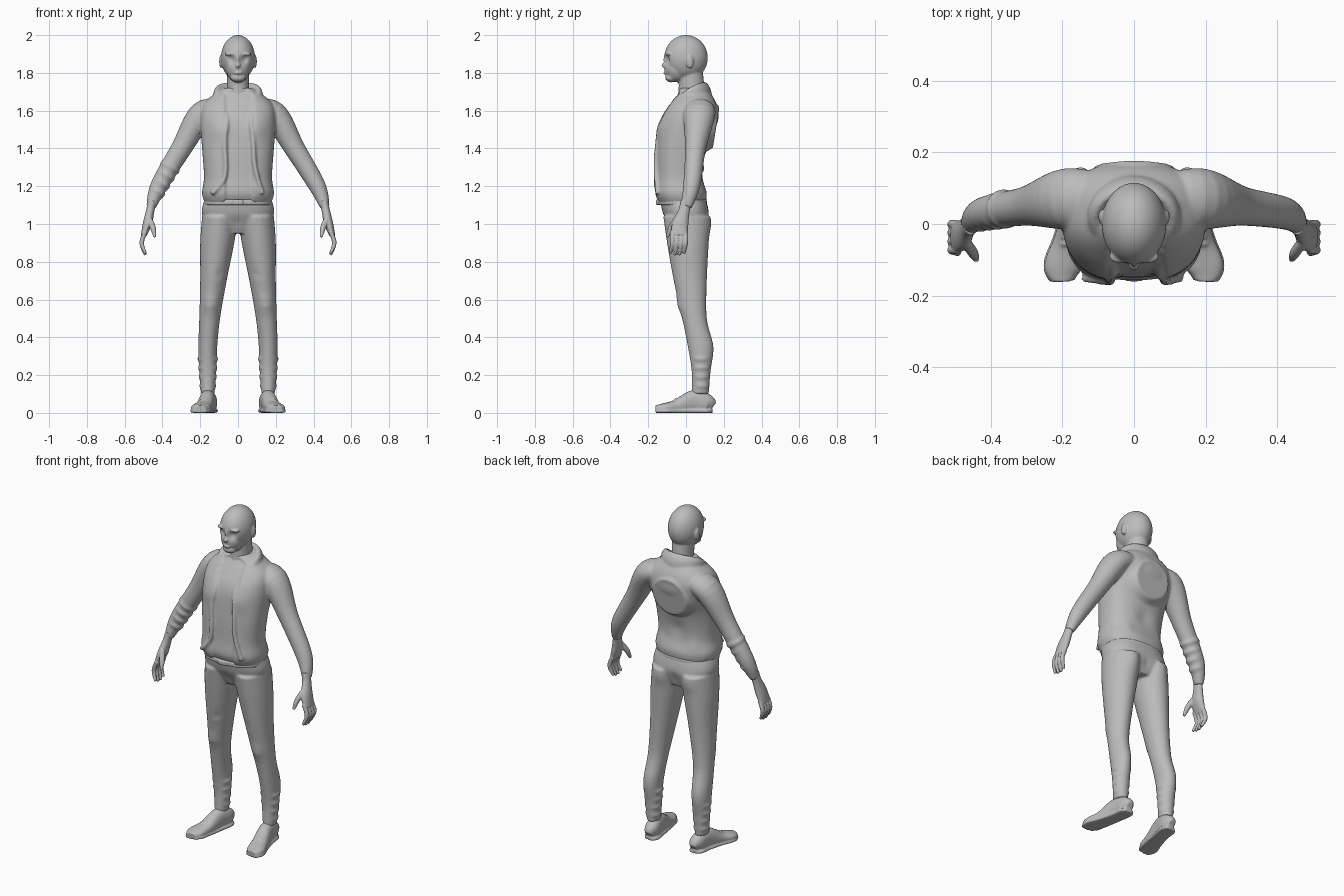
import bpy, bmesh, math
from mathutils import Vector, Matrix

start_cube = bpy.data.objects.get("Cube")
if start_cube:
    bpy.data.objects.remove(start_cube)

tone = (.5, .5, .5, 1)
grey = bpy.data.materials.new("plain grey")
grey.use_nodes = True
grey.diffuse_color = tone
grey.node_tree.nodes["Principled BSDF"].inputs["Base Color"].default_value = tone

ACROSS, ALONG, UP = Vector((1, 0, 0)), Vector((0, 1, 0)), Vector((0, 0, 1))
SIDES = {"left": 1, "right": -1}


def spline(rows, steps):
    """Smoothly resample rows of numbers."""
    smooth = []
    last = len(rows) - 1
    for i in range(last):
        before, start, end, after = (rows[min(max(j, 0), last)] for j in range(i - 1, i + 3))
        for s in range(steps):
            t = s / steps
            ease, leave, arrive = t * t * (3 - 2 * t), t * (1 - t) ** 2 / 2, t * t * (t - 1) / 2
            smooth.append([b + (c - b) * ease + (c - a) * leave + (d - b) * arrive
                           for a, b, c, d in zip(before, start, end, after)])
    return smooth + [rows[last]]


def rounded(value, power):
    return math.copysign(abs(value) ** (2 / power), value)


def loft(bm, rows, facing=None, power=2, segments=48, steps=6):
    """Skin rows of (x, y, z, radius, other radius); with facing, sections stand across the path."""
    rows = spline(rows, steps)
    centres = [Vector(row[:3]) for row in rows]
    rings = []
    for i, (row, centre) in enumerate(zip(rows, centres)):
        first, second = ACROSS, ALONG
        if facing:
            path = (centres[min(i + 1, len(rows) - 1)] - centres[max(i - 1, 0)]).normalized()
            first = (facing - path * facing.dot(path)).normalized()
            second = path.cross(first)
        ring = []
        for k in range(segments):
            angle = math.tau * k / segments
            ring.append(bm.verts.new(centre + first * row[3] * rounded(math.cos(angle), power)
                                     + second * row[-1] * rounded(math.sin(angle), power)))
        rings.append(ring)
    for low, high in zip(rings, rings[1:]):
        for k in range(segments):
            bm.faces.new((low[k - 1], low[k], high[k], high[k - 1]))
    bm.faces.new(rings[0][::-1])
    bm.faces.new(rings[-1])


def level(z, half_width, front, back, x=0):
    """One flat body section given by its front and back limits."""
    return x, (front + back) / 2, z, half_width, (back - front) / 2


def flip(rows, side):
    return [(row[0] * side, *row[1:]) for row in rows]


def both_sides(point):
    return [Vector((point[0] * side, *point[1:])) for side in SIDES.values()] if point[0] else [Vector(point)]


def blob(bm, centre, size):
    for spot in both_sides(centre):
        bmesh.ops.create_uvsphere(bm, u_segments=64, v_segments=32, radius=1,
                                  matrix=Matrix.Translation(spot) @ Matrix.Diagonal((*size, 1)))


def press(bm, centre, radius, depth):
    """Softly move the surface along y around a spot, on both sides."""
    for spot in both_sides(centre):
        for vert in bm.verts:
            reach = (vert.co - spot).length / radius
            vert.co.y += depth * math.exp(-2 * reach * reach)


def folds(bm, start, end, radius, count):
    """A row of swollen cloth folds along a limb."""
    start, end = Vector(start), Vector(end)
    for i in range(count):
        size = radius * (1 - i / count / 4)
        rows = []
        for part, swell in ((0, .8), (.5, 1), (1, .8)):
            rows.append((*start.lerp(end, (i + part) / count), size * swell))
        loft(bm, rows, ALONG)


def finish(name, bm, voxel):
    """Fuse the overlapping pieces into one smooth skin."""
    bmesh.ops.recalc_face_normals(bm, faces=bm.faces)
    mesh = bpy.data.meshes.new(name)
    bm.to_mesh(mesh)
    bm.free()
    mesh.materials.append(grey)
    part = bpy.data.objects.new(name, mesh)
    bpy.context.collection.objects.link(part)
    fuse = part.modifiers.new("fuse", "REMESH")
    fuse.mode = "VOXEL"
    fuse.voxel_size = voxel
    fuse.use_smooth_shade = True
    soften = part.modifiers.new("soften", "SMOOTH")
    soften.iterations = 3


# Head: skull, jaw, chin, then eye sockets and features
bm = bmesh.new()
blob(bm, (0, 0, 1.88), (.09, .115, .12))
blob(bm, (0, -.045, 1.83), (.065, .07, .08))
blob(bm, (0, -.08, 1.775), (.04, .03, .025))
press(bm, (.035, -.11, 1.87), .03, .02)
blob(bm, (0, -.11, 1.84), (.015, .02, .015))
blob(bm, (0, -.1, 1.87), (.01, .02, .04))
blob(bm, (.04, -.09, 1.9), (.03, .02, .01))
blob(bm, (0, -.1, 1.8), (.025, .02, .01))
blob(bm, (.09, .02, 1.86), (.01, .02, .035))
loft(bm, [level(1.6, .08, -.06, .11), level(1.7, .06, -.04, .1), level(1.8, .06, -.04, .09)])
finish("head", bm, .005)

# Jacket body, with the shirt set back in its opening
bm = bmesh.new()
loft(bm, [level(1.1, .17, -.14, .1), level(1.16, .19, -.17, .11), level(1.25, .18, -.165, .09),
          level(1.4, .19, -.16, .11), level(1.55, .2, -.14, .17), level(1.64, .18, -.09, .16),
          level(1.72, .08, -.03, .11)], power=2.4, segments=96, steps=9)
press(bm, (.1, -.15, 1.5), .08, -.01)
press(bm, (.12, .1, 1.22), .05, .01)
press(bm, (0, .1, 1.3), .07, -.01)
for vert in bm.verts:
    if -.07 < vert.co.x < .08 and vert.co.y < -.04:
        vert.co.y += .014

# Sleeves, the right one pushed up in folds
sleeve = [(.08, .07, 1.6, .07, .05), (.19, .07, 1.58, .085, .07), (.3, .05, 1.4, .055, .055),
          (.42, .03, 1.2, .045, .045), (.46, 0, 1.09, .03, .025)]
for side in SIDES.values():
    loft(bm, flip(sleeve, side), ALONG)
folds(bm, (-.35, .045, 1.32), (-.44, .02, 1.15), .056, 4)

# Standing collar running down into the two front edges
collar = []
for degrees in range(-135, 136, 15):
    turn = math.radians(degrees)
    forward = (1 - math.cos(turn)) / 2
    collar.append((.11 * math.sin(turn), .02 + .09 * math.cos(turn), 1.71 - .09 * forward ** 2,
                   .045 - .03 * forward, .02))
right_edge = [(-.14, -.15, 1.16), (-.07, -.16, 1.25), (-.07, -.15, 1.44), (-.06, -.13, 1.54)]
left_edge = [(.07, -.13, 1.54), (.08, -.15, 1.44), (.09, -.16, 1.3), (.13, -.15, 1.16)]
right_edge, left_edge = ([(*point, .012, .012) for point in edge] for edge in (right_edge, left_edge))
loft(bm, right_edge + collar + left_edge, UP - ALONG * .4, segments=24)

# Flat round pad on the back
lean = Matrix.Rotation(math.radians(-99), 4, "X")
bmesh.ops.create_cone(bm, cap_ends=True, segments=64, radius1=.15, radius2=.11, depth=.05,
                      matrix=Matrix.Translation((0, .135, 1.515)) @ lean)
finish("jacket", bm, .007)

# Belt with its buckle
bm = bmesh.new()
loft(bm, [level(z, .18, -.15, .11) for z in (1.1, 1.13)], power=2.4, segments=96)
bmesh.ops.create_cube(bm, size=1, matrix=Matrix.Translation((0, -.15, 1.115)) @ Matrix.Diagonal((.05, .02, .03, 1)))
finish("belt", bm, .006)

# Trousers: hips, legs and gathered ankles
bm = bmesh.new()
loft(bm, [level(1.15, .17, -.14, .1), level(1.05, .19, -.12, .12), level(.95, .11, -.07, .09)], power=2.4)
leg = [level(1.04, .095, -.12, .125, .095), level(.9, .09, -.1, .12, .11), level(.7, .07, -.065, .11, .13),
       level(.5, .055, -.02, .11, .15), level(.35, .05, .01, .145, .16), level(.22, .045, .03, .13, .16),
       level(.1, .035, .03, .12, .16)]
for side in SIDES.values():
    loft(bm, flip(leg, side))
    folds(bm, (.16 * side, .08, .31), (.16 * side, .08, .12), .055, 4)
press(bm, (.15, -.03, .57), .06, -.01)
press(bm, (.09, .12, 1), .07, .01)
press(bm, (0, .13, 1), .04, -.01)
press(bm, (0, -.12, 1), .04, .01)
for crease in (.66, .74, .95):
    press(bm, (.09, -.07, crease), .03, .007)
finish("trousers", bm, .007)

# Shoes given by centre, height and half width from heel to toe
shoe = [(.15, .14, .03, .02), (.15, .11, .05, .04), (.16, .04, .06, .04), (.18, -.05, .035, .045),
        (.2, -.12, .025, .05), (.2, -.16, .02, .03)]
for name, side in SIDES.items():
    bm = bmesh.new()
    loft(bm, flip([(x, y, height, height, width) for x, y, height, width in shoe], side), UP, power=2.3)
    # Sole
    loft(bm, flip([(x, y, .01, .01, width + .004) for x, y, height, width in shoe], side), UP, power=4)
    # Laces
    for i in range(3):
        height = .09 - .01 * i
        lace = [(.17 + .005 * i + shift, -.015 - .02 * i, height - abs(shift) / 3, .007)
                for shift in (-.025, 0, .025)]
        loft(bm, flip(lace, side), UP, segments=12)
    finish(name + "_shoe", bm, .005)

# Hands: palm, thumb and four curled fingers
palm = [(.455, 0, 1.12, .03, .022), (.465, -.01, 1.07, .03, .022), (.48, -.03, 1, .043, .024),
        (.5, -.037, .94, .044, .015)]
thumb = [(.47, -.05, 1.03, .014), (.45, -.08, .98, .015), (.44, -.1, .93, .008)]
for name, side in SIDES.items():
    bm = bmesh.new()
    loft(bm, flip(palm, side), ALONG)
    loft(bm, flip(thumb, side), ALONG, segments=16)
    for i in range(4):
        y = .024 * i - .073
        tip = .83 + .01 * abs(i - 1.5)
        finger = [(.49, y, .96, .012), (.51, y, .9, .012), (.49, y - .01, tip, .008)]
        loft(bm, flip(finger, side), ALONG, segments=16)
    finish(name + "_hand", bm, .004)
